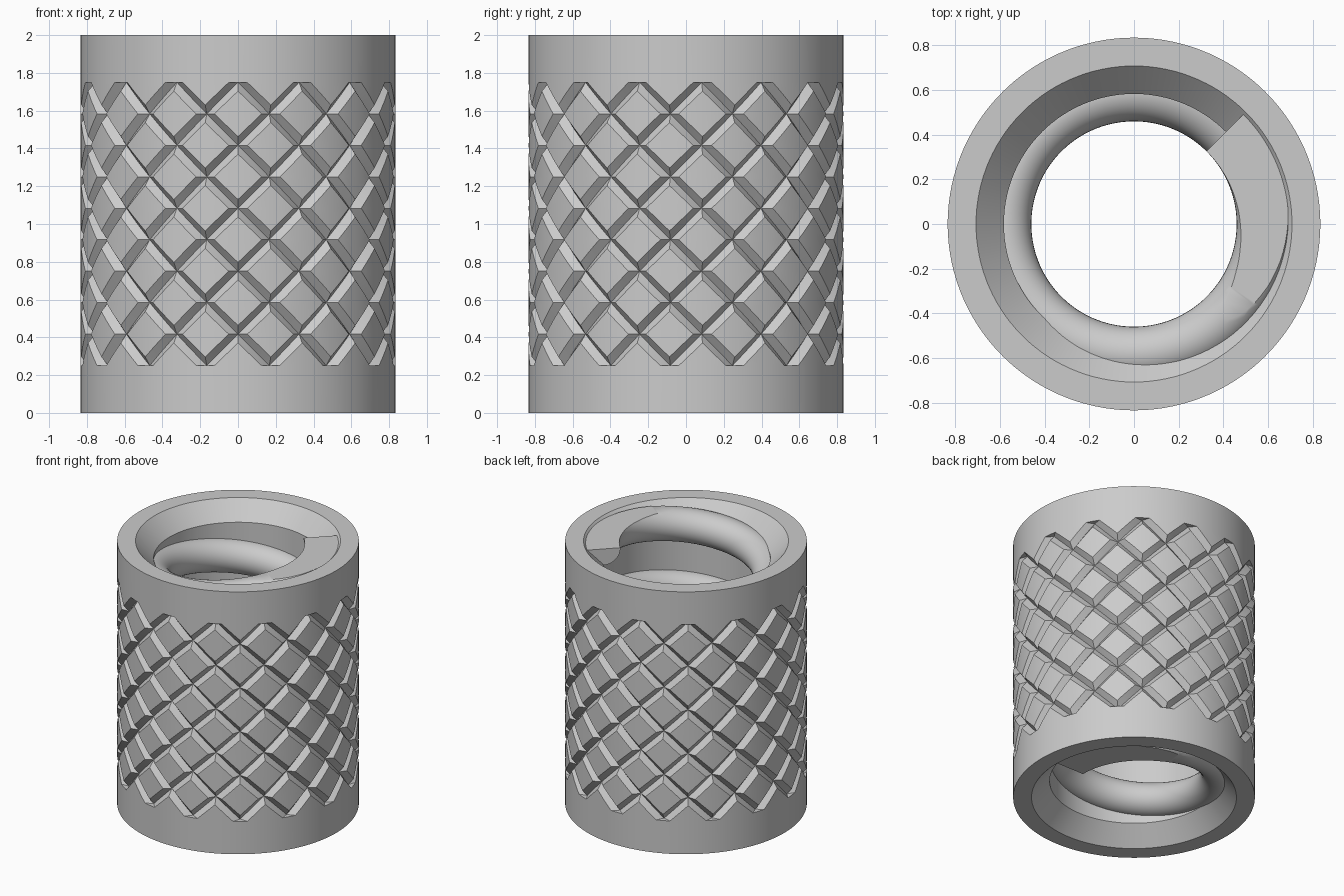
import bpy
import bmesh
import math
from mathutils import Vector

cube = bpy.data.objects.get("Cube")
if cube:
    bpy.data.objects.remove(cube, do_unlink=True)

OUTER, RIM, BORE = 0.835, 0.708, 0.583    # sleeve radii
HEIGHT, CHAMFER = 2.0, 0.13
COUNT, ROWS = 15, 4.5                     # grooves around, cells up
KNURL_TOP, CELL = 1.75, 1 / 3
HALF, DEPTH = 0.14, 0.04                  # groove half width (in cells), depth
TUBE, TURNS, MARGIN = 0.123, 4.125, 0.015  # thread

grey = bpy.data.materials.new("satin grey")
grey.use_nodes = True
colour = (0.6, 0.6, 0.6, 1)
grey.diffuse_color = colour
grey.node_tree.nodes["Principled BSDF"].inputs["Base Color"].default_value = colour


def finish(bm, name, angle):
    bmesh.ops.recalc_face_normals(bm, faces=bm.faces[:])
    mesh = bpy.data.meshes.new(name)
    bm.to_mesh(mesh)
    bm.free()
    mesh.materials.append(grey)
    obj = bpy.data.objects.new(name, mesh)
    bpy.context.collection.objects.link(obj)
    bpy.ops.object.select_all(action="DESELECT")
    obj.select_set(True)
    bpy.context.view_layer.objects.active = obj
    bpy.ops.object.shade_smooth_by_angle(angle=math.radians(angle))
    return obj


def cut(bm, point, normal, **options):
    return bmesh.ops.bisect_plane(
        bm, geom=bm.verts[:] + bm.edges[:] + bm.faces[:], dist=1e-5,
        plane_co=point, plane_no=normal, **options)["geom_cut"]


def groove_depth(s, t):
    nearest = min(abs(d - round(d)) for d in (s + t, s - t))
    return DEPTH * max(0, 1 - nearest / HALF)


def knurled_sleeve():
    # One flat strip of the knurl, scored along every groove line
    bm = bmesh.new()
    bm.faces.new([bm.verts.new(p) for p in
                  ((0, 0, 0), (1, 0, 0), (1, ROWS, 0), (0, ROWS, 0))])
    for k in range(-5, 7):
        for offset in (-HALF, 0, HALF):
            for slope in (1, -1):
                cut(bm, (k + offset, 0, 0), (1, slope, 0))
    for s in (HALF, 0.25, 0.5 - HALF, 0.5, 0.5 + HALF, 0.75, 1 - HALF):
        cut(bm, (s, 0, 0), (1, 0, 0))
    for row in range(1, int(ROWS * 2)):
        cut(bm, (0, row / 2, 0), (0, 1, 0))

    # Strip coordinates become (cell, radius, height)
    for v in bm.verts:
        s, t = v.co.x, v.co.y
        v.co = (s, OUTER - groove_depth(s, t), KNURL_TOP - t * CELL)

    # Plain collars, rims, chamfers and bore grow from the strip's two ends
    profile = [(OUTER, KNURL_TOP), (OUTER, HEIGHT), (RIM, HEIGHT),
               (BORE, HEIGHT - CHAMFER), (BORE, HEIGHT / 2)]
    for flip in (False, True):
        start = HEIGHT - KNURL_TOP if flip else KNURL_TOP
        edges = [e for e in bm.edges
                 if all(abs(v.co.z - start) < 1e-4 for v in e.verts)]
        for radius, z in profile:
            new = bmesh.ops.extrude_edge_only(bm, edges=edges)["geom"]
            edges = [g for g in new if isinstance(g, bmesh.types.BMEdge)]
            for v in (g for g in new if isinstance(g, bmesh.types.BMVert)):
                v.co.y = radius
                v.co.z = HEIGHT - z if flip else z

    # Repeat the strip and roll it up
    strip = bm.verts[:] + bm.edges[:] + bm.faces[:]
    for k in range(1, COUNT):
        copy = bmesh.ops.duplicate(bm, geom=strip)["geom"]
        for v in copy:
            if isinstance(v, bmesh.types.BMVert):
                v.co.x += k
    for v in bm.verts:
        angle = v.co.x * math.tau / COUNT - math.pi / 2
        radius = v.co.y
        v.co = (radius * math.cos(angle), radius * math.sin(angle), v.co.z)
    bmesh.ops.remove_doubles(bm, verts=bm.verts[:], dist=1e-4)
    finish(bm, "knurled_sleeve", 20)


def round_thread():
    # Round section swept along a helix on the bore
    bm = bmesh.new()
    sides, steps = 36, 400
    low, high = MARGIN + 0.002, HEIGHT - MARGIN - 0.002
    rings = []
    for i in range(steps + 1):
        turn = i / steps * TURNS * math.tau
        middle = low + (high - low) * i / steps
        ring = []
        for j in range(sides):
            a = math.tau * j / sides
            radius = BORE + TUBE * math.cos(a)
            ring.append(bm.verts.new((radius * math.cos(turn),
                                      radius * math.sin(turn),
                                      middle + TUBE * math.sin(a))))
        rings.append(ring)
    for a, b in zip(rings, rings[1:]):
        for j in range(sides):
            n = (j + 1) % sides
            bm.faces.new((a[j], a[n], b[n], b[j]))
    bm.faces.new(rings[0])
    bm.faces.new(rings[-1])

    # Thread ends trimmed flat just inside the rims
    for z, up in ((HEIGHT - MARGIN, 1), (MARGIN, -1)):
        geom = cut(bm, (0, 0, z), (0, 0, up), clear_outer=True)
        edges = [g for g in geom if isinstance(g, bmesh.types.BMEdge)]
        bmesh.ops.triangle_fill(bm, edges=edges, use_beauty=True,
                                normal=Vector((0, 0, up)))
    finish(bm, "round_thread", 30)


knurled_sleeve()
round_thread()
